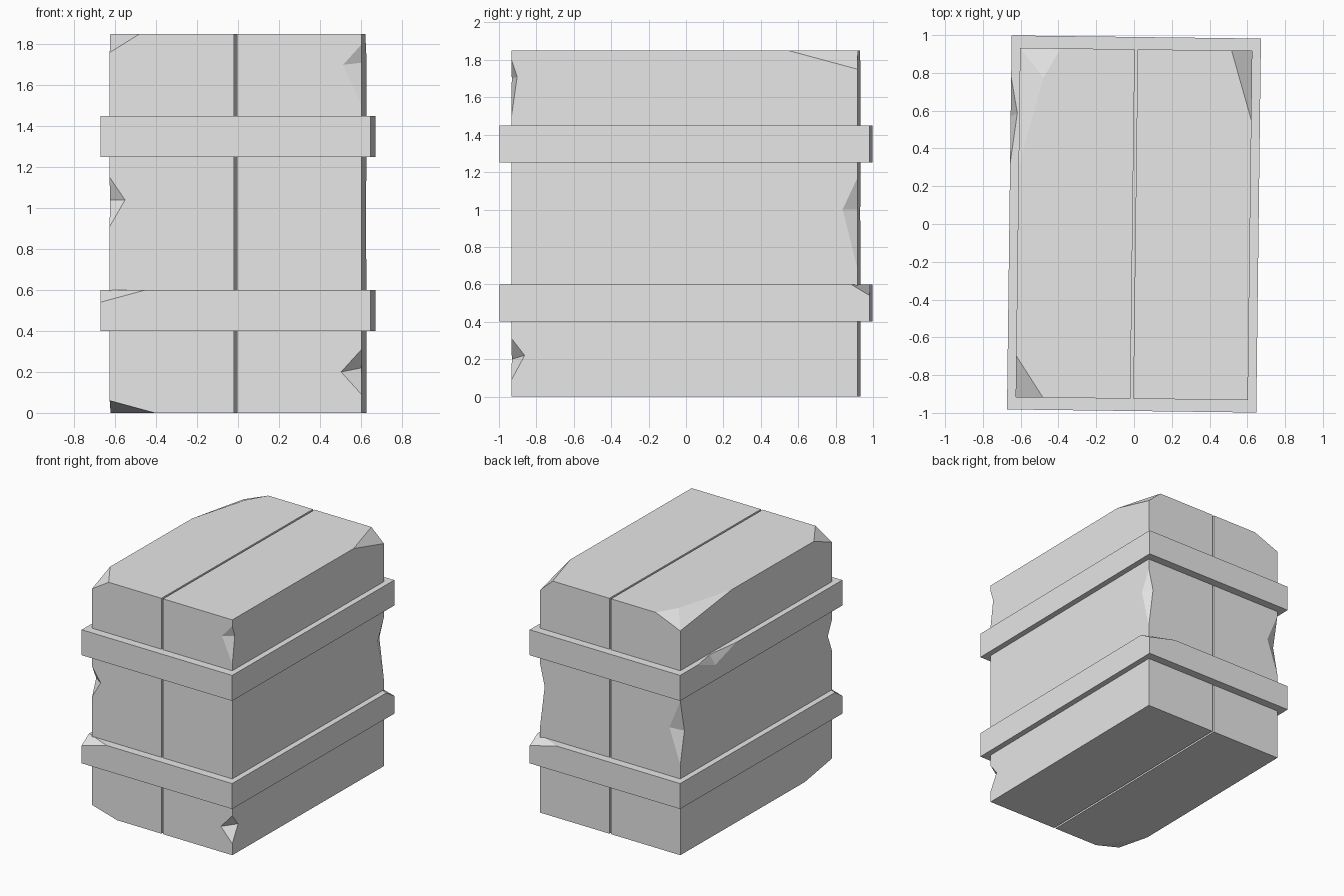
import bpy, bmesh, math
from mathutils import Vector

if "Cube" in bpy.data.objects:
    bpy.data.objects.remove(bpy.data.objects["Cube"], do_unlink=True)

grey = bpy.data.materials.new("pale grey stone")
grey.use_nodes = True
grey.diffuse_color = (0.8, 0.8, 0.8, 1)
grey.node_tree.nodes["Principled BSDF"].inputs["Base Color"].default_value = (0.8, 0.8, 0.8, 1)

X, Y, H = 0.615, 0.925, 1.85      # half sizes and height of the block
BX, BY = 0.66, 0.99               # half sizes of the bands
GAP = 0.0075                      # half width of the split


def add_mesh(name, bm):
    mesh = bpy.data.meshes.new(name)
    bm.to_mesh(mesh)
    bm.free()
    obj = bpy.data.objects.new(name, mesh)
    bpy.context.collection.objects.link(obj)
    return obj


def box(name, low, high):
    bm = bmesh.new()
    bmesh.ops.create_cube(bm, size=1)
    low, high = Vector(low), Vector(high)
    for v in bm.verts:
        v.co = (low + high) / 2 + v.co * (high - low)
    obj = add_mesh(name, bm)
    obj.data.materials.append(grey)
    return obj


def cut(obj, points, pivots):
    """Cut away the hull of the points, grown about the kept plane or crease."""
    points = [Vector(p) for p in points]
    pivot = sum((points[i] for i in pivots), Vector()) / len(pivots)
    bm = bmesh.new()
    for p in points:
        bm.verts.new(pivot + (p - pivot) * 1.6)
    bmesh.ops.convex_hull(bm, input=bm.verts[:])
    bmesh.ops.recalc_face_normals(bm, faces=bm.faces[:])
    cutter = add_mesh("chip_cutter", bm)
    cutter.hide_render = True
    mod = obj.modifiers.new("chip", "BOOLEAN")
    mod.operation, mod.solver, mod.object = "DIFFERENCE", "EXACT", cutter
    bpy.context.view_layer.objects.active = obj
    bpy.ops.object.modifier_apply(modifier=mod.name)
    bpy.data.objects.remove(cutter, do_unlink=True)


def corner_chip(obj, corner, dx, dy, dz):
    """Slice off a corner by the given lengths along its three edges."""
    o = Vector(corner)
    sx, sy = math.copysign(dx, o.x), math.copysign(dy, o.y)
    sz = dz if o.z > 0 else -dz
    cut(obj, [o, o - Vector((sx, 0, 0)), o - Vector((0, sy, 0)), o - Vector((0, 0, sz))], (1, 2, 3))


def edge_notch(obj, sx, sy, top, mid_x, mid_y, bottom, dx, dy):
    """Nick an upright edge of the block."""
    x, y = sx * X, sy * Y
    cut(obj, [(x, y, top), (x, y, bottom), (x - sx * dx, y, mid_x), (x, y - sy * dy, mid_y)], (2, 3))


# Split block and the two solid bands around it
right_half = box("block_right_half", (-X, -Y, 0), (-GAP, Y, H))
left_half = box("block_left_half", (GAP, -Y, 0), (X, Y, H))
lower_band = box("lower_band", (-BX, -BY, 0.4), (BX, BY, 0.6))
upper_band = box("upper_band", (-BX, -BY, 1.25), (BX, BY, 1.45))

# Broken corners of the block
corner_chip(right_half, (-X, -Y, H), 0.145, 0.22, 0.09)
corner_chip(right_half, (-X, Y, H), 0.215, 0.38, 0.087)
corner_chip(right_half, (-X, Y, H), 0.168, 0.63, 0.087)
corner_chip(right_half, (-X, -Y, 0), 0.22, 0.33, 0.06)
corner_chip(left_half, (X, Y, H), 0.11, 0.37, 0.10)

# Nicks in the upright edges
edge_notch(right_half, -1, -1, 1.15, 1.04, 1.04, 0.91, 0.075, 0.05)
edge_notch(right_half, -1, 1, 1.21, 0.98, 0.96, 0.71, 0.095, 0.05)
edge_notch(left_half, 1, -1, 1.80, 1.70, 1.71, 1.50, 0.09, 0.03)
edge_notch(left_half, 1, -1, 0.31, 0.20, 0.22, 0.09, 0.10, 0.07)
edge_notch(left_half, 1, 1, 1.17, 1.0, 1.0, 0.68, 0.04, 0.08)

# Worn spots on the bands
corner_chip(lower_band, (BX, BY, 0.6), 0.24, 0.10, 0.06)
corner_chip(lower_band, (-BX, -BY, 0.6), 0.22, 0.09, 0.06)
cut(upper_band, [(-BX, 0.77, 1.45), (-BX, 0.31, 1.45), (-BX + 0.035, 0.58, 1.45), (-BX, 0.56, 1.37)], (2, 3))

# Slight turn of the whole piece
for obj in (right_half, left_half, lower_band, upper_band):
    obj.rotation_euler.z = math.radians(-0.72)
